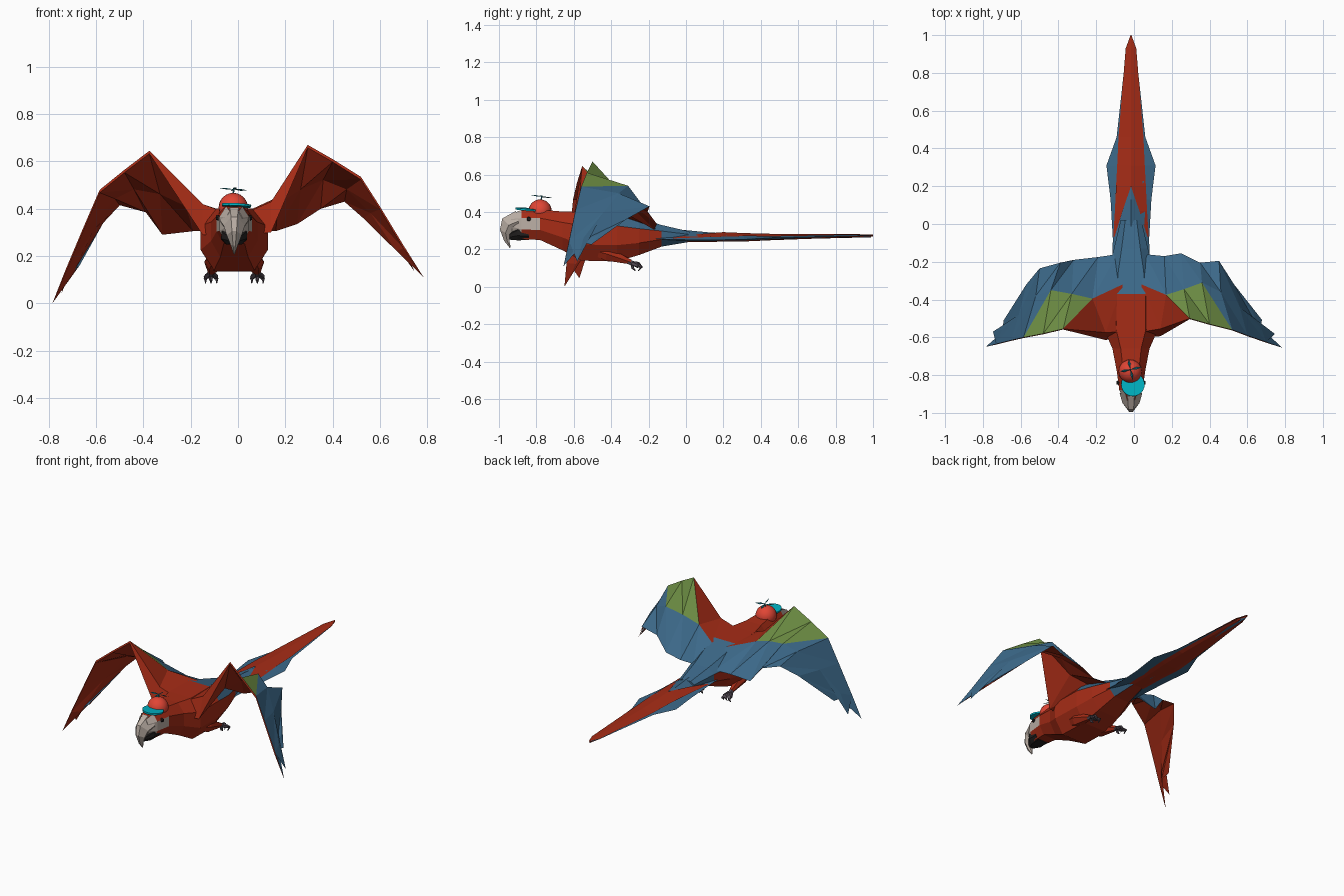
import bpy, bmesh, math
from mathutils import Vector

if "Cube" in bpy.data.objects:
    bpy.data.objects.remove(bpy.data.objects["Cube"])

CX = -0.016  # body axis


def mat(name, rgb):
    m = bpy.data.materials.new(name)
    m.diffuse_color = (*rgb, 1)
    m.use_nodes = True
    m.node_tree.nodes["Principled BSDF"].inputs["Base Color"].default_value = m.diffuse_color
    return m


MATS = [mat("red", (.38, .025, .008)), mat("blue", (.045, .14, .25)),
        mat("green", (.16, .28, .06)), mat("cream", (.50, .43, .38)),
        mat("black", (.015, .013, .013)), mat("claw", (.09, .07, .09)),
        mat("cap_red", (.75, .06, .035)), mat("cyan", (0, .45, .55)),
        mat("teal", (.01, .2, .26))]
RED, BLUE, GREEN, CREAM, BLACK, CLAW, CAP, CYAN, TEAL = range(9)


def build(name, verts, faces, cols):
    """Mesh object with one palette colour per face."""
    me = bpy.data.meshes.new(name)
    me.from_pydata([tuple(v) for v in verts], [], faces)
    for m in MATS:
        me.materials.append(m)
    for p in me.polygons:
        p.material_index = cols[p.index] if isinstance(cols, list) else cols
    bm = bmesh.new()
    bm.from_mesh(me)
    bmesh.ops.remove_doubles(bm, verts=bm.verts, dist=1e-5)
    bmesh.ops.recalc_face_normals(bm, faces=bm.faces)
    bm.to_mesh(me)
    bm.free()
    ob = bpy.data.objects.new(name, me)
    bpy.context.collection.objects.link(ob)
    return ob


def loft(name, rings, col):
    """Skin equal-length rings; col is a colour or a function (ring, side)."""
    n = len(rings[0])
    faces, cols = [], []
    pick = col if callable(col) else (lambda i, k: col)
    for i in range(len(rings) - 1):
        for k in range(n):
            a, b = i * n + k, i * n + (k + 1) % n
            faces.append((a, b, b + n, a + n))
            cols.append(pick(i, k))
    last = (len(rings) - 1) * n
    faces += [tuple(range(n)), tuple(range(last, last + n))]
    cols += [pick(0, 0), pick(len(rings) - 2, 0)]
    return build(name, [v for r in rings for v in r], faces, cols)


def rod(name, path, radii, col, n=6):
    """Tapered rod along points."""
    pts = [Vector(p) for p in path]
    rings = []
    for i, p in enumerate(pts):
        d = pts[min(i + 1, len(pts) - 1)] - pts[max(i - 1, 0)]
        q = d.to_track_quat('Z', 'Y')
        rings.append([p + q @ Vector((radii[i] * math.cos(t), radii[i] * math.sin(t), 0))
                      for t in (2 * math.pi * k / n for k in range(n))])
    return loft(name, rings, col)


def section(y, zb, zt, w):
    half = [(.6, 0), (1, .33), (1, .72), (.55, 1)]
    prof = half + [(-x, z) for x, z in reversed(half)]
    return [(CX + x * w, y, zb + (zt - zb) * z) for x, z in prof]


# Body and head: (y, bottom, top, half width)
BODY = [(-.935, .29, .39, .035), (-.88, .255, .41, .062), (-.78, .25, .412, .075),
        (-.66, .195, .402, .098), (-.56, .14, .40, .142), (-.37, .135, .40, .14),
        (-.25, .17, .365, .122), (-.13, .215, .33, .09), (.02, .24, .295, .055)]


def body_col(i, k):
    if i == 0 and k not in (3, 7) or i == 1 and k in (1, 5):
        return CREAM
    if i >= 5 and k in (2, 3, 4) or i >= 7 and k != 7:
        return BLUE
    return RED


loft("body", [section(*s) for s in BODY], body_col)

# Hooked upper beak: front point, back point, half width
BEAK = [((-.91, .405), (-.885, .305), .06), ((-.982, .365), (-.92, .30), .045),
        ((-.995, .305), (-.94, .275), .032), ((-.972, .245), (-.945, .25), .016),
        ((-.942, .207), (-.937, .211), .003)]
rings = []
for (fy, fz), (by, bz), w in BEAK:
    my, mz = fy * .45 + by * .55, fz * .45 + bz * .55
    rings.append([(CX + s * w, y, z) for s, y, z in
                  ((-.3, fy, fz), (.3, fy, fz), (1, my, mz), (.6, by, bz), (-.6, by, bz), (-1, my, mz))])
loft("upper_beak", rings, CREAM)
loft("lower_beak", [section(-.84, .25, .31, .055), section(-.90, .248, .325, .053),
                    section(-.945, .252, .29, .022)], BLACK)
for s in (-1, 1):
    rod("eye", [(CX + s * .058, -.84, .362), (CX + s * .076, -.84, .362)], [.014, .009], BLACK, 8)

# Wings: stations from root to tip, each lead, mid, trail
RIGHT = [((.05, -.57, .39), (.04, -.32, .39), (.06, -.16, .31)),
         ((.14, -.555, .43), (.17, -.375, .45), (.16, -.17, .305)),
         ((.295, -.50, .67), (.265, -.345, .50), (.25, -.155, .335)),
         ((.40, -.53, .61), (.36, -.31, .54), (.35, -.205, .40)),
         ((.52, -.56, .535), (.46, -.36, .50), (.45, -.195, .43)),
         ((.60, -.59, .41), (.56, -.44, .40), (.53, -.32, .36)),
         ((.70, -.625, .245), (.67, -.57, .24), (.65, -.53, .255))]
LEFT = [((-.07, -.57, .39), (-.06, -.32, .39), (-.09, -.16, .31)),
        ((-.15, -.575, .42), (-.22, -.395, .44), (-.19, -.175, .305)),
        ((-.375, -.555, .645), (-.33, -.37, .48), (-.32, -.19, .29)),
        ((-.48, -.58, .565), (-.44, -.35, .50), (-.39, -.205, .385)),
        ((-.585, -.60, .48), (-.52, -.38, .46), (-.50, -.235, .415)),
        ((-.65, -.615, .33), (-.61, -.48, .33), (-.57, -.32, .34)),
        ((-.73, -.635, .14), (-.70, -.59, .14), (-.67, -.55, .16))]
TOP = [(RED, RED), (RED, GREEN), (GREEN, GREEN), (GREEN, BLUE)] + [(BLUE, BLUE)] * 3


def wing(name, stations, tip, feathers):
    verts, faces, cols = [], [], []
    drop = [.10, .13] + [.012] * 5   # thick shoulder, thin outer wing
    for (l, m, t), d in zip(stations + [(tip, tip, tip)], drop + [0]):
        under = (l[0], l[1] - .3 * d, l[2] - d)
        verts += [l, m, t, (m[0], m[1], m[2] - min(.03, d * 1.5)), under]
    for i in range(len(stations)):
        a = 5 * i
        b = a + 5
        tris = [((a, a + 1, b), TOP[i][0]), ((a + 1, b + 1, b), TOP[i][1]),
                ((a + 1, a + 2, b + 1), BLUE), ((a + 2, b + 2, b + 1), BLUE)]
        for p, q in ((2, 3), (3, 4), (4, 0)):
            tris += [((a + p, a + q, b + q), RED), ((a + p, b + q, b + p), RED)]
        if i == len(stations) - 1:   # last strip closes on the tip point
            tris = [((a + p, a + (p + 1) % 5, b), BLUE if p < 2 else RED) for p in range(5)]
        for f, c in tris:
            faces.append(f)
            cols.append(c)
    build(name, verts, faces, cols)
    # Loose flight feathers along the tip
    for base, mid, end in feathers:
        b, m, e = Vector(base), Vector(mid), Vector(end)
        n = (m - b).cross(e - b).normalized() * .004
        build("flight_feather", [b, m, e, (b + m + e) / 3 + n, (b + m + e) / 3 - n],
              [(0, 1, 3), (1, 2, 3), (2, 0, 3), (1, 0, 4), (2, 1, 4), (0, 2, 4)],
              [BLUE] * 3 + [RED] * 3 if n.z > 0 else [RED] * 3 + [BLUE] * 3)


for name, st, tip, ends in (
        ("right_wing", RIGHT, (.785, -.655, .11), [(.677, -.507, .225), (.746, -.582, .135)]),
        ("left_wing", LEFT, (-.785, -.65, 0), [(-.69, -.51, .14), (-.746, -.57, .045)])):
    wing(name, st, tip, [(st[5][2], st[6][1], ends[0]), (st[5][1], st[6][0], ends[1])])

# Tail: (y, half width, ridge z, edge z)
TAIL = [(-.22, .10, .33, .26), (-.08, .096, .31, .252), (.13, .108, .29, .25),
        (.31, .13, .282, .253), (.46, .076, .278, .262), (.93, .024, .277, .273),
        (.99, .002, .276, .274)]
loft("tail", [[(CX, y, zt), (CX + w, y, ze), (CX, y, ze - .01), (CX - w, y, ze)]
              for y, w, zt, ze in TAIL], BLUE)


def tail_z(x, y):
    for (y0, w0, t0, e0), (y1, w1, t1, e1) in zip(TAIL, TAIL[1:]):
        if y <= y1:
            break
    f = min(1, (y - y0) / (y1 - y0))
    w, t, e = w0 + f * (w1 - w0), t0 + f * (t1 - t0), e0 + f * (e1 - e0)
    return t + (e - t) * min(1, abs(x) / max(w, .01)) + .005


# Long red centre feathers: (y, outer, inner)
RED_ROWS = [(-.07, .094, .088), (.07, .085, .044), (.2, .079, 0), (.31, .073, 0),
            (.46, .066, 0), (.93, .028, 0), (1, .002, 0)]
verts, faces = [], []
for s in (-1, 1):
    o = len(verts)
    for y, a, b in RED_ROWS:
        verts += [(CX + s * a, y, tail_z(a, y)), (CX + s * b, y, tail_z(b, y))]
    faces += [(o + 2 * i, o + 2 * i + 1, o + 2 * i + 3, o + 2 * i + 2) for i in range(len(RED_ROWS) - 1)]
build("tail_centre_feathers", verts, faces, RED)
loft("tail_underside", [[(CX - w, y, z), (CX + w, y, z), (CX + w * .6, y, z - .006), (CX - w * .6, y, z - .006)]
                        for y, w, z in ((0, .05, .245), (.31, .07, .248), (.46, .062, .255),
                                        (.93, .024, .272), (1, .002, .276))], RED)

# Legs and clawed feet
for s in (-1, 1):
    x = CX + s * .098
    rod("thigh", [(CX + s * .08, -.52, .20), (CX + s * .085, -.42, .175), (x, -.295, .132)],
        [.02, .042, .014], RED)
    rod("ankle", [(x, -.32, .14), (x, -.275, .12)], [.014, .016], CLAW)
    for dx in (-.02, 0, .02):
        rod("toe", [(x + dx * .3, -.285, .125), (x + dx, -.255, .122 - abs(dx) * .5),
                    (x + dx * 1.2, -.238, .105), (x + dx * 1.2, -.255, .085)],
            [.012, .012, .008, .002], CLAW, 5)
    rod("hind_toe", [(x, -.285, .12), (x, -.285, .10), (x, -.27, .085)], [.011, .008, .002], CLAW, 5)

# Cap dome, visor and propeller
bpy.ops.mesh.primitive_uv_sphere_add(segments=20, ring_count=12, radius=.062, location=(CX - .004, -.78, .405))
dome = bpy.context.object
dome.name = "cap_dome"
dome.data.materials.append(MATS[CAP])
bpy.ops.object.shade_smooth()
bpy.ops.mesh.primitive_cylinder_add(vertices=24, radius=.062, depth=.01, location=(-.006, -.85, .414),
                                    rotation=(-.08, .05, 0))
visor = bpy.context.object
visor.name = "cap_visor"
visor.data.materials.append(MATS[CYAN])
rod("propeller_stem", [(-.02, -.775, .46), (-.018, -.77, .487)], [.004, .003], TEAL)
for k in range(4):
    a = math.pi / 2 * k + .2
    c, s = math.cos(a), math.sin(a)

    def at(r, t, h=0):
        x, y = r * c - t * s, r * s + t * c
        return (-.018 + x, -.77 + y, .482 - .05 * x - .15 * y + h)
    build("propeller_blade", [at(0, 0), at(.03, -.007, .003), at(.06, 0), at(.03, .007, -.003),
                              at(.03, 0, .003), at(.03, 0, -.003)],
          [(0, 1, 4), (1, 2, 4), (2, 3, 4), (3, 0, 4), (1, 0, 5), (2, 1, 5), (3, 2, 5), (0, 3, 5)], TEAL)
